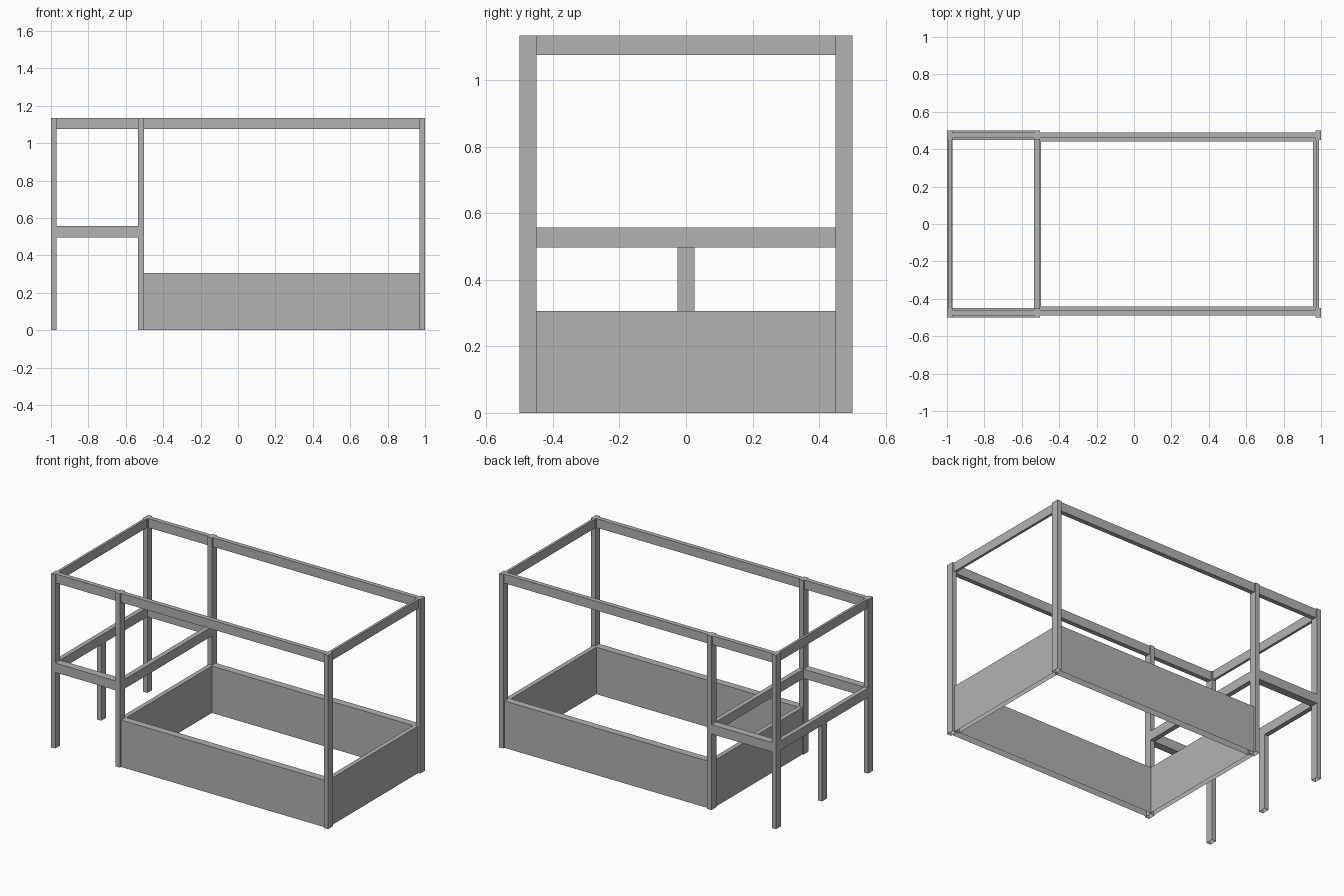
import bpy, bmesh

if "Cube" in bpy.data.objects:
    bpy.data.objects.remove(bpy.data.objects["Cube"])

grey = bpy.data.materials.new("dark_grey")
grey.diffuse_color = (0.447, 0.447, 0.447, 1)
grey.use_nodes = True
grey.node_tree.nodes["Principled BSDF"].inputs["Base Color"].default_value = grey.diffuse_color


def box(name, x0, x1, y0, y1, z0, z1):
    """Board given by its limits; boards standing on the floor are open below."""
    bm = bmesh.new()
    bmesh.ops.create_cube(bm, size=1)
    for v in bm.verts:
        v.co.x = x1 if v.co.x > 0 else x0
        v.co.y = y1 if v.co.y > 0 else y0
        v.co.z = z1 if v.co.z > 0 else z0
    if z0 == 0:
        bottom = [f for f in bm.faces if all(v.co.z == 0 for v in f.verts)]
        bmesh.ops.delete(bm, geom=bottom, context='FACES_ONLY')
    mesh = bpy.data.meshes.new(name)
    bm.to_mesh(mesh)
    bm.free()
    mesh.materials.append(grey)
    ob = bpy.data.objects.new(name, mesh)
    bpy.context.collection.objects.link(ob)
    return ob


def pair(name, x0, x1, y0, y1, z0, z1):
    """Same board on the front (-y) and back (+y)."""
    box("front_" + name, x0, x1, -y1, -y0, z0, z1)
    box("back_" + name, x0, x1, y0, y1, z0, z1)


H = 1.135               # overall height
TOP = 1.076             # underside of the top rails
M0, M1 = 0.497, 0.558   # shelf rail
P = 0.306               # panel height
MX = -0.534             # left face of the middle posts

# Six upright posts
pair("left_post", -1.0, -0.97, 0.45, 0.50, 0, H)
pair("middle_post", MX, -0.503, 0.45, 0.50, 0, H)
pair("right_post", 0.97, 1.0, 0.45, 0.50, 0, H)

# Top rails, slightly thinner than the posts
pair("top_rail_short", -0.97, MX, 0.46, 0.49, TOP, H)
pair("top_rail_long", -0.503, 0.97, 0.46, 0.49, TOP, H)
box("left_top_rail", -0.992, -0.976, -0.45, 0.45, TOP, H)
box("right_top_rail", 0.972, 0.988, -0.45, 0.45, TOP, H)

# Shelf frame with its centre leg
pair("shelf_rail", -0.97, MX, 0.45, 0.50, M0, M1)
box("left_shelf_rail", -1.0, -0.97, -0.45, 0.45, M0, M1)
box("inner_shelf_rail", MX, -0.503, -0.45, 0.45, M0, M1)
box("shelf_centre_leg", -1.0, -0.97, -0.025, 0.025, 0, M0)

# Panels around the bed
pair("bed_panel", -0.503, 0.97, 0.44, 0.488, 0, P)
box("left_bed_panel", -0.527, -0.497, -0.45, 0.45, 0, P)
box("right_bed_panel", 0.956, 0.986, -0.45, 0.45, 0, P)
